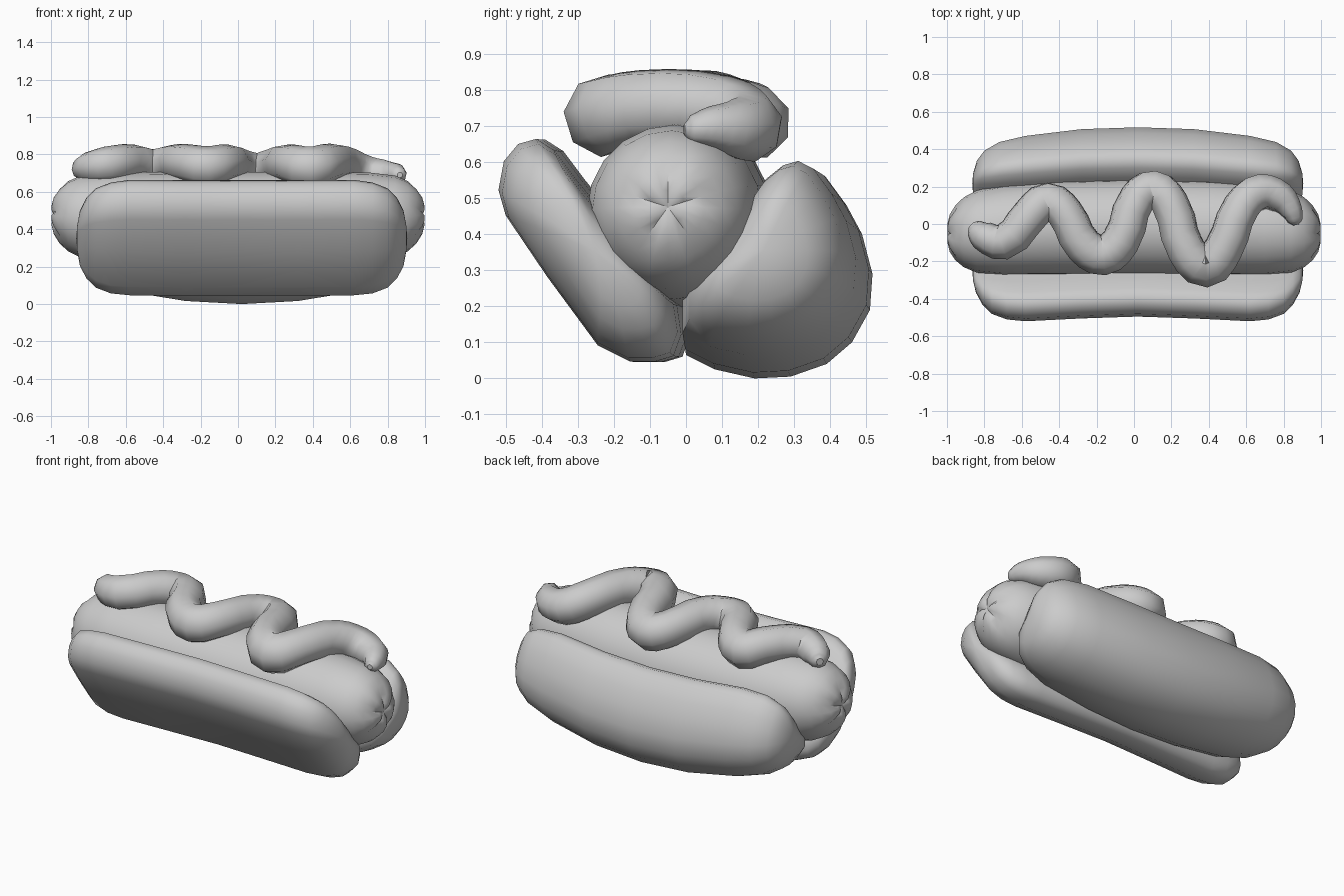
import bpy, bmesh, math

if "Cube" in bpy.data.objects:
    bpy.data.objects.remove(bpy.data.objects["Cube"])


def smooth(obj, angle):
    bpy.ops.object.select_all(action='DESELECT')
    obj.select_set(True)
    bpy.context.view_layer.objects.active = obj
    bpy.ops.object.shade_smooth_by_angle(angle=math.radians(angle))


def loft(name, rings, tips, angle=60):
    """Skin closed rings of points and close both ends with a fan to a tip."""
    bm = bmesh.new()
    loops = [[bm.verts.new(p) for p in ring] for ring in rings]
    n = len(loops[0])
    for a, b in zip(loops, loops[1:]):
        for i in range(n):
            j = (i + 1) % n
            bm.faces.new((a[i], a[j], b[j], b[i]))
    for loop, tip in zip((loops[0], loops[-1]), tips):
        v = bm.verts.new(tip)
        for i in range(n):
            bm.faces.new((loop[i], loop[(i + 1) % n], v))
    bmesh.ops.recalc_face_normals(bm, faces=bm.faces)
    mesh = bpy.data.meshes.new(name)
    bm.to_mesh(mesh)
    bm.free()
    obj = bpy.data.objects.new(name, mesh)
    bpy.context.collection.objects.link(obj)
    smooth(obj, angle)
    return obj


def both_ways(half):
    """Mirror stations given for x >= 0 to the negative side."""
    return [(-s[0],) + s[1:] for s in reversed(half) if s[0] > 0] + half


SHIFT = 0.02  # the bun sits slightly to the right


def bun(name, profile, centre, stations):
    cy, cz = centre
    rings = [[(x + SHIFT, cy + dy + (y - cy) * s, cz + dz + (z - cz) * s) for y, z in profile]
             for x, s, dy, dz in both_ways(stations)]
    end = stations[-1]
    tips = [(SHIFT + side * (end[0] + 0.005), cy + end[2], cz + end[3]) for side in (-1, 1)]
    loft(name, rings, tips)


# Front bun half: leaning slab, bowed slightly outwards at its ends
bun("front_bun",
    [(-0.39, 0.662), (-0.34, 0.63), (-0.28, 0.55), (-0.19, 0.44), (-0.09, 0.31),
     (0.0, 0.2), (0.012, 0.12), (-0.01, 0.06), (-0.06, 0.045), (-0.13, 0.045),
     (-0.22, 0.09), (-0.36, 0.28), (-0.475, 0.45), (-0.495, 0.52), (-0.48, 0.6), (-0.44, 0.648)],
    (-0.25, 0.35),
    [(0, 1, 0, 0), (0.3, 1, -0.01, 0), (0.6, 1, -0.025, 0.002), (0.7, 0.96, -0.025, 0),
     (0.78, 0.86, -0.02, 0), (0.83, 0.7, -0.01, 0), (0.865, 0.48, 0, 0), (0.88, 0.22, 0, 0)])

# Back bun half: thick rounded wedge, its ends curving up and inwards
bun("back_bun",
    [(0.0, 0.18), (0.09, 0.29), (0.17, 0.41), (0.25, 0.525), (0.3, 0.565), (0.345, 0.578),
     (0.39, 0.555), (0.445, 0.48), (0.488, 0.4), (0.517, 0.29), (0.51, 0.19), (0.46, 0.1),
     (0.39, 0.04), (0.29, 0.005), (0.19, 0.0), (0.08, 0.025), (0.0, 0.065)],
    (0.26, 0.29),
    [(0, 1, 0, 0), (0.3, 0.985, -0.006, 0.012), (0.6, 0.93, -0.028, 0.045),
     (0.74, 0.83, -0.035, 0.06), (0.82, 0.67, -0.04, 0.065), (0.86, 0.48, -0.045, 0.065),
     (0.88, 0.22, -0.045, 0.065)])

# Sausage: round-ended cylinder with five pinched creases at each tip
SIDES = 20
stations = [(0, 0.258, 0), (0.4, 0.255, 0), (0.7, 0.242, 0), (0.84, 0.22, 0), (0.91, 0.187, 0.002),
            (0.955, 0.147, 0.008), (0.985, 0.1, 0.014), (0.998, 0.05, 0.014)]
rings = []
for x, r, crease in both_ways(stations):
    bend = abs(x) ** 2
    cy, cz = -0.016 - 0.034 * bend, 0.448 + 0.027 * bend
    ring = []
    for k in range(SIDES):
        a = math.tau * k / SIDES + math.pi / 2
        pinch = crease if k % 4 == 0 else 0
        ring.append((x - math.copysign(pinch, x), cy + (r - pinch * 0.3) * math.cos(a),
                     cz + (r - pinch * 0.3) * math.sin(a)))
    rings.append(ring)
loft("sausage", rings, [(-0.985, -0.05, 0.475), (0.985, -0.05, 0.475)], 50)

# Sauce: wavy tube squeezed along the top (x, y, z, radius)
path = [(-0.872, -0.005, 0.72, 0.02), (-0.855, -0.02, 0.72, 0.05), (-0.81, -0.06, 0.73, 0.08),
        (-0.70, -0.095, 0.745, 0.098), (-0.545, 0.06, 0.755, 0.1), (-0.46, 0.122, 0.73, 0.105),
        (-0.37, 0.06, 0.752, 0.1), (-0.27, -0.115, 0.752, 0.103), (-0.165, -0.165, 0.735, 0.11),
        (-0.07, -0.09, 0.752, 0.103), (0.02, 0.14, 0.732, 0.1), (0.105, 0.187, 0.71, 0.105),
        (0.19, 0.115, 0.732, 0.103), (0.28, -0.14, 0.75, 0.105), (0.385, -0.225, 0.728, 0.115),
        (0.48, -0.13, 0.752, 0.106), (0.575, 0.095, 0.742, 0.102), (0.675, 0.17, 0.7, 0.1),
        (0.785, 0.14, 0.69, 0.085), (0.843, 0.07, 0.695, 0.06), (0.862, 0.015, 0.69, 0.04),
        (0.866, -0.005, 0.69, 0.015)]
curve = bpy.data.curves.new("sauce", 'CURVE')
curve.dimensions = '3D'
curve.bevel_depth = 1.0
curve.bevel_resolution = 2
curve.resolution_u = 3
curve.use_fill_caps = True
spline = curve.splines.new('BEZIER')
spline.bezier_points.add(len(path) - 1)
for p, (x, y, z, r) in zip(spline.bezier_points, path):
    p.co = (x, y, z)
    p.radius = r
    p.handle_left_type = p.handle_right_type = 'AUTO'
sauce = bpy.data.objects.new("sauce", curve)
bpy.context.collection.objects.link(sauce)
bpy.ops.object.select_all(action='DESELECT')
sauce.select_set(True)
bpy.context.view_layer.objects.active = sauce
bpy.ops.object.convert(target='MESH')
smooth(bpy.context.view_layer.objects.active, 60)
